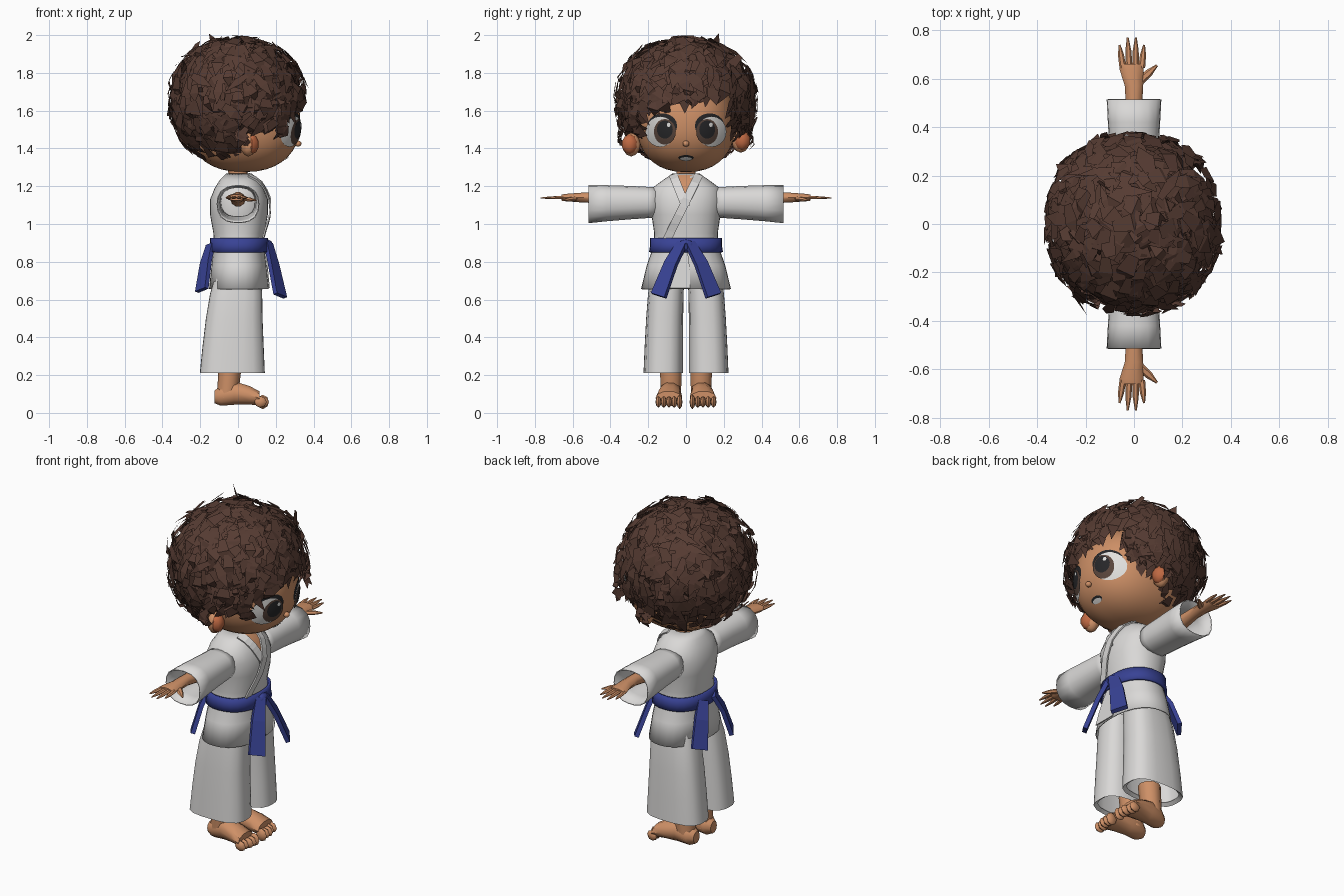
import bpy, bmesh, math, random
from mathutils import Vector as V

if "Cube" in bpy.data.objects:
    bpy.data.objects.remove(bpy.data.objects["Cube"])

random.seed(4)

def mat(name, c):
    m = bpy.data.materials.new(name)
    m.diffuse_color = (*c, 1)
    m.use_nodes = True
    m.node_tree.nodes["Principled BSDF"].inputs["Base Color"].default_value = m.diffuse_color
    return m

SKIN = mat("skin", (.62, .28, .135))
EAR = mat("ear_orange", (.52, .14, .055))
CLOTH = mat("cloth_white", (.70, .69, .68))
BLUE = mat("belt_blue", (.04, .055, .30))
HAIR = mat("hair_brown", (.092, .044, .032))
EYE = mat("eye_white", (.75, .74, .72))
IRIS = mat("iris_brown", (.10, .06, .045))
DARK = mat("pupil_dark", (.02, .02, .022))

def build(name, verts, faces, m, smooth=True, thick=0):
    me = bpy.data.meshes.new(name)
    me.from_pydata([tuple(v) for v in verts], [], faces)
    me.materials.append(m)
    bm = bmesh.new()
    bm.from_mesh(me)
    bmesh.ops.recalc_face_normals(bm, faces=bm.faces)
    bm.to_mesh(me)
    bm.free()
    ob = bpy.data.objects.new(name, me)
    bpy.context.collection.objects.link(ob)
    if thick:
        s = ob.modifiers.new("thickness", 'SOLIDIFY')
        s.thickness, s.offset = thick, 0
    if smooth:
        bpy.ops.object.select_all(action='DESELECT')
        bpy.context.view_layer.objects.active = ob
        ob.select_set(True)
        bpy.ops.object.shade_smooth_by_angle(angle=math.radians(40))
    return ob

def loft(name, rings, m, n=24, p=2, caps=(True, True), **kw):
    """rings: (centre, half-axis u, half-axis v); p is the squareness."""
    vs, fs = [], []
    for c, u, v in rings:
        for i in range(n):
            a = 2 * math.pi * i / n
            ca, sa = math.cos(a), math.sin(a)
            f = (abs(ca) ** p + abs(sa) ** p) ** (-1 / p)
            vs.append(V(c) + V(u) * ca * f + V(v) * sa * f)
    for k in range(len(rings) - 1):
        for i in range(n):
            j = (i + 1) % n
            fs.append((k*n + i, k*n + j, k*n + n + j, k*n + n + i))
    if caps[0]:
        fs.append(tuple(range(n)))
    if caps[1]:
        fs.append(tuple(range(len(vs) - n, len(vs))))
    return build(name, vs, fs, m, **kw)

def zring(z, x, y, rx, ry):
    return ((x, y, z), (rx, 0, 0), (0, ry, 0))

def blob(name, c, r, m, n=16, k=9):
    rings = []
    for i in range(k):
        a = math.pi * (i + .1) / (k - .8)
        s = math.sin(a)
        rings.append(zring(c[2] - r[2] * math.cos(a), c[0], c[1], r[0] * s, r[1] * s))
    return loft(name, rings, m, n=n)

def spike(name, a, b, r, tip, m):
    a, b = V(a), V(b)
    d = (b - a).normalized()
    u = d.cross(V((0, 0, 1))).normalized()
    w = u.cross(d)
    return loft(name, [(a.lerp(b, t), u * q, w * q * .7) for t, q in ((0, r), (.55, r * .9), (1, tip))], m, n=6)

def ribbon(name, pts, side, width, m, thick):
    vs, fs = [], []
    for k, q in enumerate(pts):
        w = width[k] if isinstance(width, (list, tuple)) else width
        vs += [V(q) - V(side) * w / 2, V(q) + V(side) * w / 2]
    for k in range(len(pts) - 1):
        fs.append((2*k, 2*k + 1, 2*k + 3, 2*k + 2))
    return build(name, vs, fs, m, smooth=False, thick=thick)

OPEN = (False, False)
# ---- jacket body: z, half depth, half width
TORSO = [(.655, .155, .235), (.78, .142, .205), (.88, .13, .17), (.95, .132, .165), (1.05, .15, .18),
         (1.13, .15, .19), (1.19, .125, .175), (1.23, .10, .12), (1.265, .065, .07)]
loft("jacket", [zring(z, .005, 0, a, b) for z, a, b in TORSO], CLOTH, n=28, p=2.3, caps=OPEN, thick=.006)

def chest(y, z, off=.008):
    for (z0, a0, b0), (z1, a1, b1) in zip(TORSO, TORSO[1:]):
        if z0 <= z <= z1:
            t = (z - z0) / (z1 - z0)
            a, b = a0 + (a1 - a0) * t, b0 + (b1 - b0) * t
            return V((.005 + off + a * max(0, 1 - abs(y / b) ** 2.3) ** (1 / 2.3), y, z))
    return V((.07, y, z))

# neck, bare chest and crossed lapels
loft("neck", [zring(z, 0, 0, r, r) for z, r in ((1.2, .055), (1.25, .05), (1.32, .055))], SKIN, n=14, caps=OPEN)
vs, fs = [], []
for k in range(7):
    z, w = 1.10 + k * .0265, .052 * k / 6 + .002
    vs += [chest(w * s, z, .009) for s in (-1, 0, 1)]
    if k:
        b = 3 * k
        fs += [(b - 3, b - 2, b + 1, b), (b - 2, b - 1, b + 2, b + 1)]
build("chest_skin", vs, fs, SKIN)
for s, y1, z1, off in ((-1, 0, 1.09, .012), (1, -.10, .92, .016)):
    pts = [chest(s * .068 + (y1 - s * .068) * k / 8, 1.26 + (z1 - 1.26) * k / 8, off) for k in range(9)]
    ribbon("lapel", pts, V((0, .85, s * -.3)), .05, CLOTH, .008)
ribbon("skirt_overlap", [chest(-.02 - .03 * k / 5, .86 - .2 * k / 5, .008) for k in range(6)],
       (0, 1, 0), [.05, .08, .10, .12, .13, .14], CLOTH, .006)

# ---- belt, knot and hanging ends, wrapped diagonally around the hips
loft("belt", [zring(z, .005, 0, r, r + .037) for z, r in ((.85, .152), (.885, .146), (.925, .146))],
     BLUE, n=28, p=2.3, caps=OPEN, thick=.014)
blob("belt_knot", (.16, 0, .885), (.025, .045, .032), BLUE, n=8, k=6)
for s in (-1, 1):
    ribbon("belt_front_end", [(.16, s * .02, .90), (.188, s * .08, .79), (.224, s * .145, .62)],
           V((-s * .6, .8, s * .25)).normalized(), [.055, .075, .092], BLUE, .024)
    ribbon("belt_back_end", [(-.145, s * .05, .89), (-.17, s * .10, .80), (-.192, s * .15, .65)],
           V((s * .6, .8, s * .25)).normalized(), [.055, .075, .09], BLUE, .024)

for s in (-1, 1):
    # ---- trousers, ankles and feet
    loft("trouser_leg", [zring(z, x, s * y, a, b) for z, x, y, a, b in (
        (.225, -.03, .12, .15, .088), (.21, -.03, .12, .172, .105), (.35, -.026, .117, .162, .102),
        (.5, -.02, .113, .15, .098), (.63, -.01, .107, .138, .094), (.72, 0, .098, .122, .09))],
        CLOTH, n=20, p=3, caps=OPEN)
    loft("ankle", [zring(z, x, s * .08, r, r) for z, x, r in ((.08, -.06, .055), (.15, -.05, .058), (.27, -.04, .062))],
         SKIN, n=10, caps=OPEN)
    loft("foot", [((x, s * y, z), (0, w, 0), (0, 0, h)) for x, y, z, w, h in (
        (-.125, .08, .085, .03, .035), (-.09, .08, .09, .055, .055), (-.02, .083, .105, .058, .065),
        (.06, .088, .093, .066, .052), (.115, .092, .078, .07, .038))], SKIN, n=10)
    for i in range(5):
        blob("toe", (.118 + .012 * (i < 3), s * (.034 + .028 * i), .058), (.034, .016, .03 + .007 * (i == 0)), SKIN, n=7, k=5)

    # ---- sleeves
    loft("sleeve", [((0, s * y, z), (a, 0, 0), (0, 0, h)) for y, z, a, h in (
        (.15, 1.116, .09, .078), (.20, 1.114, .095, .08), (.30, 1.113, .098, .086), (.42, 1.11, .105, .093),
        (.515, 1.105, .11, .098))], CLOTH, n=18, p=2.5, caps=OPEN, thick=.006)

    # ---- forearm, palm and fingers
    loft("hand", [((x, s * y, z), (a, 0, 0), (0, 0, h)) for y, x, z, a, h in (
        (.40, 0, 1.13, .04, .038), (.50, 0, 1.14, .034, .03), (.57, 0, 1.14, .038, .026),
        (.64, -.01, 1.14, .05, .02), (.66, -.01, 1.14, .046, .016))], SKIN, n=10)
    for i in range(4):
        x = -.046 + .026 * i
        spike("finger", (x, s * .645, 1.14), (x * 1.3, s * (.74 + .03 * (i in (1, 2))), 1.138), .014, .004, SKIN)
    spike("thumb", (.02, s * .585, 1.135), (.095, s * .655, 1.125), .018, .005, SKIN)

    # ---- ears
    blob("ear", (.055, s * .29, 1.43 + s * .01), (.042, .05, .062), SKIN, n=10, k=7)
    blob("ear_inner", (.075, s * .297, 1.432 + s * .01), (.036, .044, .052), EAR, n=8, k=6)

# ---- head
HC, HR, HP = V((.03, 0, 1.54)), V((.30, .262, .265)), 2.3

def face_x(y, z):
    q = 1 - abs((y - HC.y) / HR.y) ** HP - abs((z - HC.z) / HR.z) ** HP
    return HC.x + HR.x * max(q, 0) ** (1 / HP)

rings = []
for k in range(21):
    a = math.pi * (k + .15) / 20.3
    f = max(0, 1 - abs(math.cos(a)) ** HP) ** (1 / HP)
    rings.append(zring(HC.z - HR.z * math.cos(a), HC.x, 0, HR.x * f, HR.y * f))
loft("head", rings, SKIN, n=36, p=HP)

def patch(name, y, z, ry, rz, off, m, n=20):
    """disc laid on the face surface"""
    vs, fs = [(face_x(y, z) + off, y, z)], []
    for k in (1, 2, 3):
        for i in range(n):
            a = 2 * math.pi * i / n
            b, c = y + ry * k / 3 * math.cos(a), z + rz * k / 3 * math.sin(a)
            vs.append((face_x(b, c) + off, b, c))
    for i in range(n):
        j = (i + 1) % n
        fs.append((0, 1 + i, 1 + j))
        for k in (0, n):
            fs.append((1 + k + i, 1 + k + n + i, 1 + k + n + j, 1 + k + j))
    build(name, vs, fs, m)

for s in (-1, 1):
    patch("eyelash", s * .125, 1.520, .078, .066, .004, DARK)
    patch("eye_white", s * .136, 1.488, .078, .080, .007, EYE)
    patch("iris", s * .112, 1.488, .058, .068, .010, IRIS)
    patch("pupil", s * .112, 1.500, .042, .048, .013, DARK)
    patch("eye_glint", s * .112 + .02, 1.525, .010, .012, .016, EYE, n=8)
patch("mouth", 0, 1.350, .042, .015, .004, DARK, n=10)
patch("teeth", 0, 1.344, .034, .010, .007, EYE, n=10)
blob("nose", (.318, 0, 1.425), (.018, .018, .016), SKIN, n=8, k=6)

# ---- hair: inner cap, then layered flat tufts
CC, CR, CP = V((-.005, 0, 1.648)), V((.35, .36, .325)), 2.2

def shell(d, q):
    f = sum(abs(c) ** CP for c in d) ** (-1 / CP)
    return CC + V([d[i] * CR[i] for i in range(3)]) * f * q

def covered(p):
    if p.x > .12 and -.225 < p.y < .235:
        return p.z > 1.64 + .25 * p.y
    if p.x > .0:
        return p.z > 1.475
    return p.z > 1.335

bm = bmesh.new()
bmesh.ops.create_icosphere(bm, subdivisions=4, radius=1)
for v in bm.verts:
    v.co = shell(v.co.normalized(), .92)
bmesh.ops.delete(bm, geom=[f for f in bm.faces if not covered(f.calc_center_median())], context='FACES')
me = bpy.data.meshes.new("hair_cap")
bm.to_mesh(me)
bm.free()
me.materials.append(HAIR)
bpy.context.collection.objects.link(bpy.data.objects.new("hair_cap", me))

vs, fs = [], []
crown = V((-.1, .05, 1))

def tuft(p, d, lengths, widths):
    t = (d * d.dot(crown) - crown) + V([random.uniform(-.8, .8) for _ in range(3)])
    t = (t - d * t.dot(d) * .8).normalized()
    w = d.cross(t).normalized()
    L, W = random.uniform(*lengths), random.uniform(*widths)
    b = len(vs)
    vs.extend([p - t * L * .5 - w * W * .3, p - t * L * .5 + w * W * .3,
               p + w * W * .5 + d * .012, p - w * W * .5 + d * .012,
               p + t * L * .5 + d * random.uniform(-.04, .02)])
    fs.extend([(b, b + 1, b + 2, b + 3), (b + 3, b + 2, b + 4)])

for _ in range(1000):
    d = V([random.gauss(0, 1) for _ in range(3)]).normalized()
    p = shell(d, random.uniform(.90, 1.04))
    if covered(p):
        tuft(p, d, (.08, .17), (.035, .085))

# side locks beside the eyes and over the ears
for s in (-1, 1):
    for _ in range(34):
        x = random.uniform(.06, .27)
        p = V((x, s * (.335 - .3 * x + random.uniform(-.015, .02)), random.uniform(1.49, 1.68)))
        tuft(p, V((.3, s, 0)).normalized(), (.07, .12), (.03, .06))
    for _ in range(6):
        p = V((random.uniform(.01, .08), s * random.uniform(.335, .35), random.uniform(1.42, 1.48)))
        tuft(p, V((0, s, 0)), (.07, .11), (.03, .05))
build("hair_tufts", vs, fs, HAIR, smooth=False)
